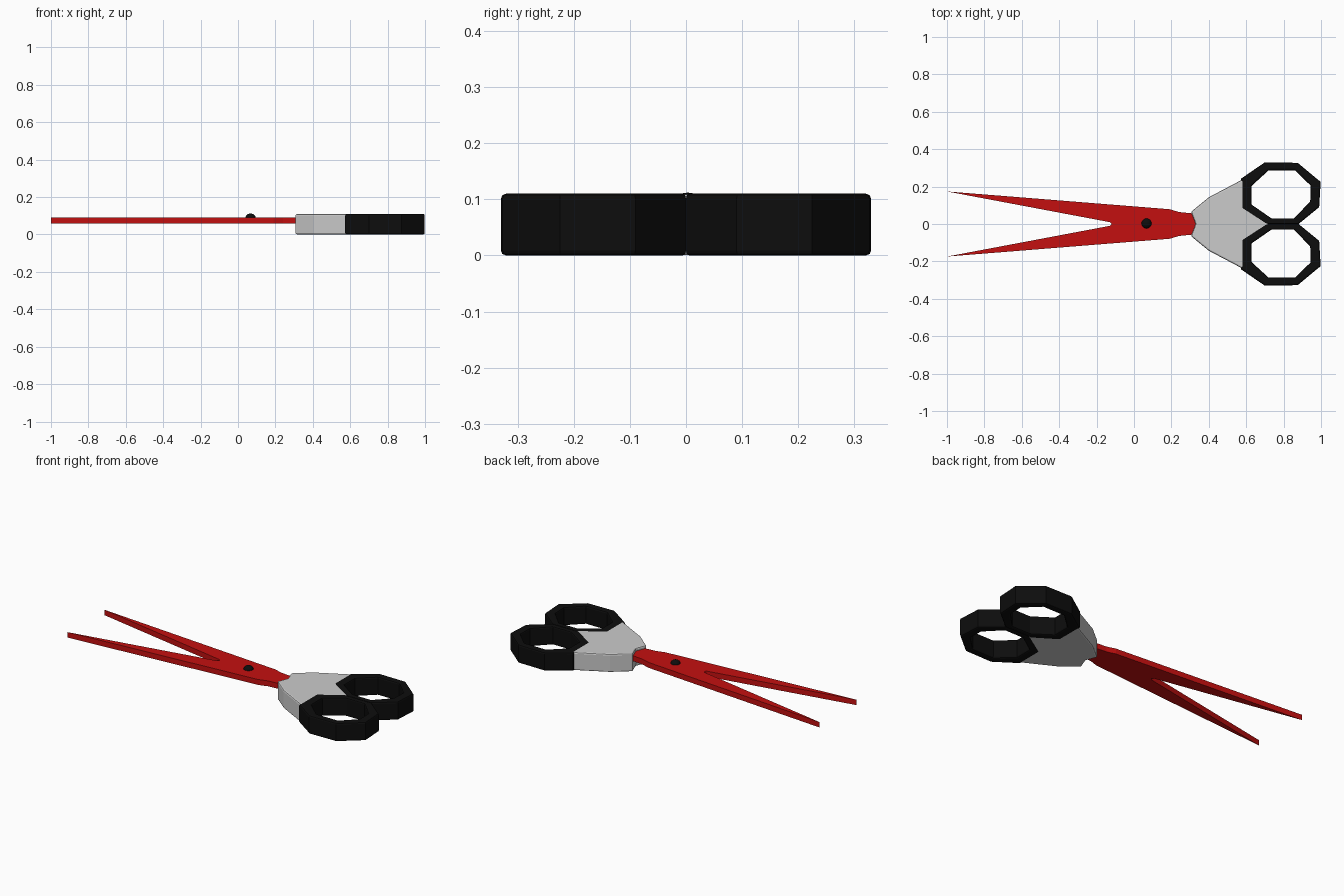
import bpy, bmesh, math

if "Cube" in bpy.data.objects:
    bpy.data.objects.remove(bpy.data.objects["Cube"])


def material(name, rgb):
    m = bpy.data.materials.new(name)
    m.diffuse_color = (*rgb, 1)
    m.use_nodes = True
    m.node_tree.nodes["Principled BSDF"].inputs["Base Color"].default_value = m.diffuse_color
    return m


RED = material("red", (0.55, 0.005, 0.005))
BLACK = material("black", (0.004, 0.004, 0.004))


def prism(name, outline, z0, z1, mat=None, hole=None, bevel=0):
    """Extrude an outline (or a ring, if a hole is given) from z0 to z1."""
    bm = bmesh.new()
    loops = []
    for pts in (outline, hole):
        if pts:
            loops.append([[bm.verts.new((x, y, z)) for x, y in pts] for z in (z0, z1)])
    for low, high in loops:
        n = len(low)
        for i in range(n):
            j = (i + 1) % n
            bm.faces.new((low[i], low[j], high[j], high[i]))
    for level in (0, 1):
        if hole:
            a, b = loops[0][level], loops[1][level]
            for i in range(len(a)):
                j = (i + 1) % len(a)
                bm.faces.new((a[i], a[j], b[j], b[i]))
        else:
            bm.faces.new(loops[0][level])
    bmesh.ops.recalc_face_normals(bm, faces=bm.faces)
    me = bpy.data.meshes.new(name)
    bm.to_mesh(me)
    bm.free()
    ob = bpy.data.objects.new(name, me)
    bpy.context.collection.objects.link(ob)
    if mat:
        me.materials.append(mat)
    if bevel:
        mod = ob.modifiers.new("soft_edges", 'BEVEL')
        mod.width, mod.segments = bevel, 2
        mod.limit_method, mod.angle_limit = 'ANGLE', math.radians(60)
    return ob


def both_sides(half):
    """Complete an outline whose first and last points lie on y = 0."""
    return half + [(x, -y) for x, y in half[-2:0:-1]]


# open pair of blades with the tang running into the grip
prism("blades", both_sides([(-0.12, 0), (-0.13, 0.01), (-1.0, 0.174), (0.19, 0.079),
                            (0.24, 0.064), (0.31, 0.057), (0.36, 0.05), (0.38, 0)]),
      0.06, 0.092, RED)

# grey grip between the blades and finger loops
prism("grip", both_sides([(0.33, 0), (0.305, 0.065), (0.40, 0.143), (0.58, 0.238),
                          (0.60, 0.22), (0.60, 0.09), (0.71, 0.015), (0.72, 0)]),
      0.001, 0.109, bevel=0.008)

# octagonal finger loops
outer = [(0.573, 0.243), (0.70, 0.33), (0.875, 0.327), (0.998, 0.225),
         (0.99, 0.09), (0.88, 0.0), (0.70, 0.0), (0.573, 0.083)]
inner = [(0.628, 0.203), (0.72, 0.287), (0.86, 0.287), (0.945, 0.205),
         (0.942, 0.12), (0.855, 0.03), (0.735, 0.03), (0.628, 0.104)]
for side, s in (("left", 1), ("right", -1)):
    prism(f"finger_loop_{side}", [(x, s * y) for x, y in outer], 0, 0.11, BLACK,
          [(x, s * y) for x, y in inner], bevel=0.009)

# domed pivot screw
bpy.ops.mesh.primitive_uv_sphere_add(segments=20, ring_count=10, radius=1, location=(0.067, 0.003, 0.09))
screw = bpy.context.object
screw.name = "pivot_screw"
screw.scale = (0.027, 0.027, 0.022)
screw.data.materials.append(BLACK)
bpy.ops.object.shade_smooth_by_angle()
